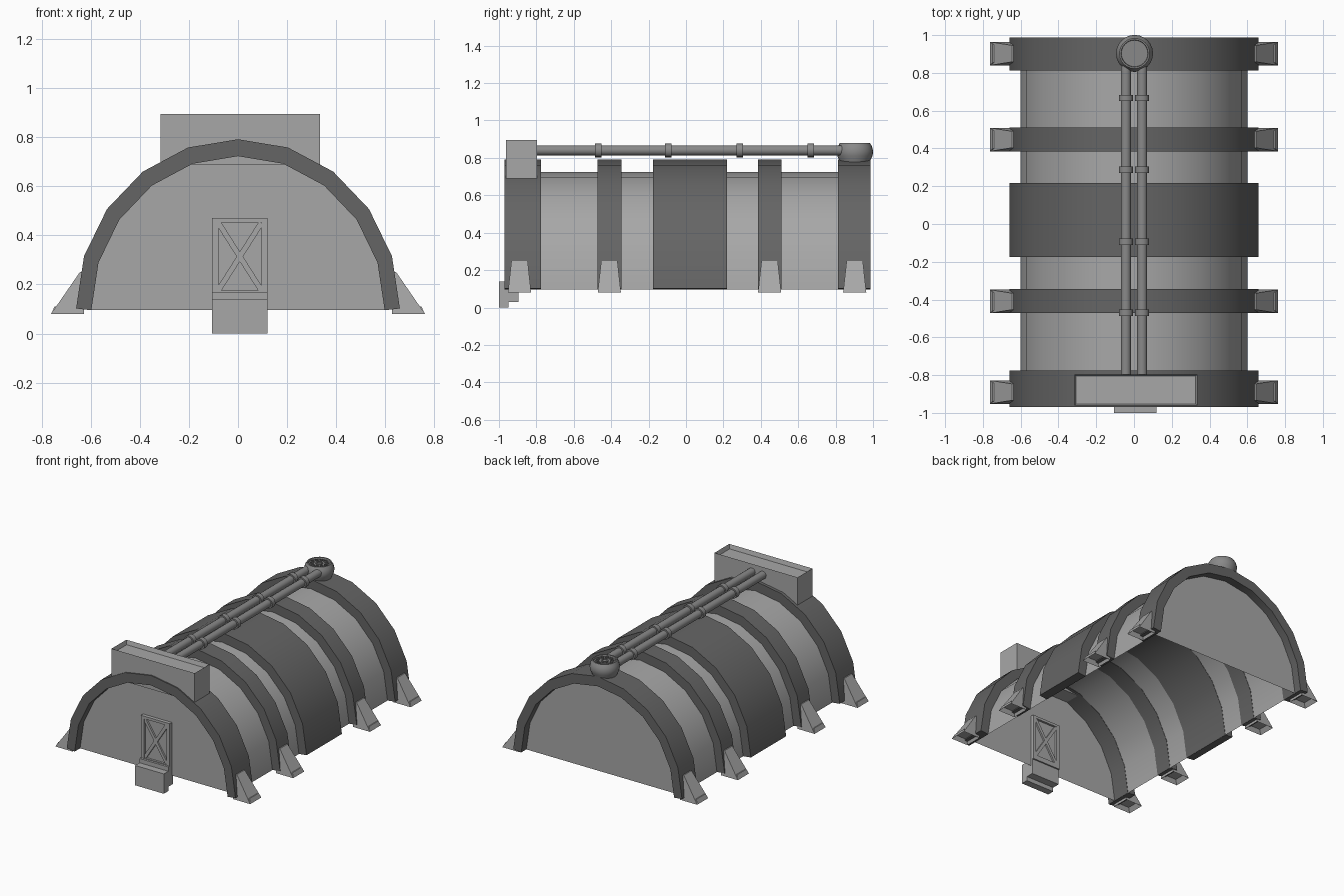
import bpy, bmesh, math
from mathutils import Matrix, Vector

if "Cube" in bpy.data.objects:
    bpy.data.objects.remove(bpy.data.objects["Cube"])


def material(name, v):
    m = bpy.data.materials.new(name)
    m.use_nodes = True
    m.diffuse_color = (v, v, v, 1)
    m.node_tree.nodes["Principled BSDF"].inputs["Base Color"].default_value = (v, v, v, 1)
    return m


LIGHT = material("light grey panel", 0.39)
DARK = material("dark grey rib", 0.13)
METAL = material("mid grey metal", 0.25)


def finish(name, bm, mat, smooth=False, recalc=True):
    if recalc:
        bmesh.ops.recalc_face_normals(bm, faces=bm.faces)
    me = bpy.data.meshes.new(name)
    bm.to_mesh(me)
    bm.free()
    ob = bpy.data.objects.new(name, me)
    bpy.context.collection.objects.link(ob)
    me.materials.append(mat)
    if smooth:
        bpy.ops.object.select_all(action="DESELECT")
        ob.select_set(True)
        bpy.context.view_layer.objects.active = ob
        bpy.ops.object.shade_smooth_by_angle(angle=math.radians(30))
    return ob


def add_box(bm, x, y, z):
    size = (x[1] - x[0], y[1] - y[0], z[1] - z[0])
    mid = ((x[0] + x[1]) / 2, (y[0] + y[1]) / 2, (z[0] + z[1]) / 2)
    m = Matrix.Translation(mid) @ Matrix.Diagonal((*size, 1))
    return bmesh.ops.create_cube(bm, size=1, matrix=m)["verts"]


def box(name, x, y, z, mat):
    bm = bmesh.new()
    add_box(bm, x, y, z)
    return finish(name, bm, mat)


def arch(rx, rz, base, y):
    steps = [math.pi * i / 10 for i in range(11)]
    return [Vector((rx * math.cos(a), y, base + rz * math.sin(a))) for a in steps]


def bridge(bm, a, b, closed=False):
    n = len(a)
    for i in range(n if closed else n - 1):
        j = (i + 1) % n
        bm.faces.new((a[i], a[j], b[j], b[i]))


def lathe(bm, profile, center, sides):
    rings = []
    for r, z in profile:
        ring = []
        for i in range(sides):
            a = 2 * math.pi * i / sides
            ring.append(bm.verts.new(Vector(center) + Vector((r * math.cos(a), r * math.sin(a), z))))
        rings.append(ring)
    for a, b in zip(rings, rings[1:]):
        bridge(bm, a, b, True)
    bm.faces.new(rings[0])
    bm.faces.new(rings[-1])


# Barrel shell, open underneath
FRONT, BACK = -0.91, 0.93
bm = bmesh.new()
ends = [[bm.verts.new(p) for p in arch(0.6, 0.63, 0.095, y)] for y in (FRONT, BACK)]
bridge(bm, ends[1], ends[0])
finish("barrel_shell", bm, LIGHT, True)

# Recessed end walls
for name, y in (("front_wall", FRONT), ("back_wall", BACK)):
    bm = bmesh.new()
    f = bm.faces.new([bm.verts.new(p) for p in arch(0.6, 0.63, 0.095, y)])
    f.normal_update()
    if f.normal.y * y < 0:
        f.normal_flip()
    finish(name, bm, LIGHT, recalc=False)

# Arched ribs
RIBS = {"front_rib": (-0.97, -0.775), "front_middle_rib": (-0.472, -0.345),
        "centre_rib": (-0.176, 0.218), "back_middle_rib": (0.384, 0.511),
        "back_rib": (0.813, 0.987)}
for name, (y0, y1) in RIBS.items():
    bm = bmesh.new()
    loops = []
    for y in (y0, y1):
        outline = arch(0.66, 0.69, 0.102, y) + arch(0.598, 0.628, 0.095, y)[::-1]
        loops.append([bm.verts.new(p) for p in outline])
    bridge(bm, loops[0], loops[1], True)
    for vs in loops:
        for i in range(10):
            bm.faces.new((vs[i], vs[i + 1], vs[20 - i], vs[21 - i]))
    finish(name, bm, DARK, True)

# Tapered buttress feet with hollow undersides
for side, sx in (("left", 1), ("right", -1)):
    for i, y in enumerate((-0.89, -0.41, 0.447, 0.902)):
        bm = bmesh.new()
        vs = add_box(bm, (0.628, 0.762), (y - 0.062, y + 0.062), (0.08, 0.25))
        for v in vs:
            if v.co.z > 0.2:
                v.co.x = 0.645 if v.co.x > 0.7 else 0.63
                v.co.y = y + (v.co.y - y) * 0.7
        for v in vs:
            v.co.x *= sx
        bmesh.ops.recalc_face_normals(bm, faces=bm.faces)
        under = min(bm.faces, key=lambda f: f.calc_center_median().z)
        bmesh.ops.inset_region(bm, faces=[under], thickness=0.02)
        bmesh.ops.translate(bm, verts=under.verts, vec=(0, 0, 0.03))
        finish(f"{side}_foot_{i + 1}", bm, LIGHT)

# Door: backing panel, frame, and crossed braces on both sides
X0, X1, Z0, Z1 = -0.105, 0.12, 0.14, 0.47
box("door_panel", (X0, X1), (FRONT - 0.01, FRONT + 0.01), (Z0, Z1), LIGHT)
bm = bmesh.new()
depth = (FRONT - 0.025, FRONT + 0.025)
for xs in ((X0, X0 + 0.025), (X1 - 0.025, X1)):
    add_box(bm, xs, depth, (Z0, Z1))
for zs in ((Z0, Z0 + 0.035), (Z1 - 0.018, Z1)):
    add_box(bm, (X0 + 0.025, X1 - 0.025), depth, zs)
finish("door_frame", bm, LIGHT)
bm = bmesh.new()
w, h = X1 - X0 - 0.05, Z1 - Z0 - 0.055
for s in (-1, 1):
    vs = add_box(bm, (-0.011, 0.011), (-0.022, 0.022), (-math.hypot(w, h) / 2, math.hypot(w, h) / 2))
    m = Matrix.Translation(((X0 + X1) / 2, FRONT, 0.3135)) @ Matrix.Rotation(s * math.atan2(w, h), 4, "Y")
    bmesh.ops.transform(bm, matrix=m, verts=vs)
finish("door_braces", bm, LIGHT)

# Entrance steps
box("lower_step", (X0, X1), (-1.0, -0.95), (0, 0.14), LIGHT)
box("upper_step", (X0, X1), (-0.95, -0.895), (0.03, 0.17), LIGHT)

# Roof box with a recessed top
bm = bmesh.new()
add_box(bm, (-0.315, 0.335), (-0.962, -0.797), (0.69, 0.895))
top = max(bm.faces, key=lambda f: f.calc_center_median().z)
bmesh.ops.inset_region(bm, faces=[top], thickness=0.012)
bmesh.ops.translate(bm, verts=top.verts, vec=(0, 0, -0.03))
finish("roof_box", bm, LIGHT)

# Twin roof pipes with collars
def tube(name, x, y0, y1, r):
    bm = bmesh.new()
    m = Matrix.Translation((x, (y0 + y1) / 2, 0.84)) @ Matrix.Rotation(math.pi / 2, 4, "X")
    bmesh.ops.create_cone(bm, cap_ends=True, segments=16, radius1=r, radius2=r, depth=y1 - y0, matrix=m)
    finish(name, bm, METAL, True)


for side, x in (("left", 0.043), ("right", -0.043)):
    tube(f"{side}_pipe", x, -0.80, 0.86, 0.027)
    for i, y in enumerate((-0.47, -0.095, 0.287, 0.667)):
        tube(f"{side}_pipe_collar_{i + 1}", x, y - 0.017, y + 0.017, 0.037)

# Round vent with a sunken cap and small outlets
C = (0.003, 0.903, 0)
bm = bmesh.new()
lathe(bm, [(0.07, 0.74), (0.082, 0.785), (0.094, 0.81), (0.098, 0.835), (0.092, 0.86),
           (0.08, 0.88), (0.072, 0.88), (0.07, 0.868)], C, 24)
finish("roof_vent", bm, METAL, True)
bm = bmesh.new()
lathe(bm, [(0.024, 0.866), (0.024, 0.875), (0.016, 0.875), (0.016, 0.870)], C, 16)
for i in range(10):
    a = math.tau * i / 10
    p = (C[0] + 0.05 * math.cos(a), C[1] + 0.05 * math.sin(a), 0)
    lathe(bm, [(0.012, 0.866), (0.012, 0.875), (0.008, 0.875), (0.008, 0.870)], p, 10)
finish("vent_outlets", bm, METAL)
